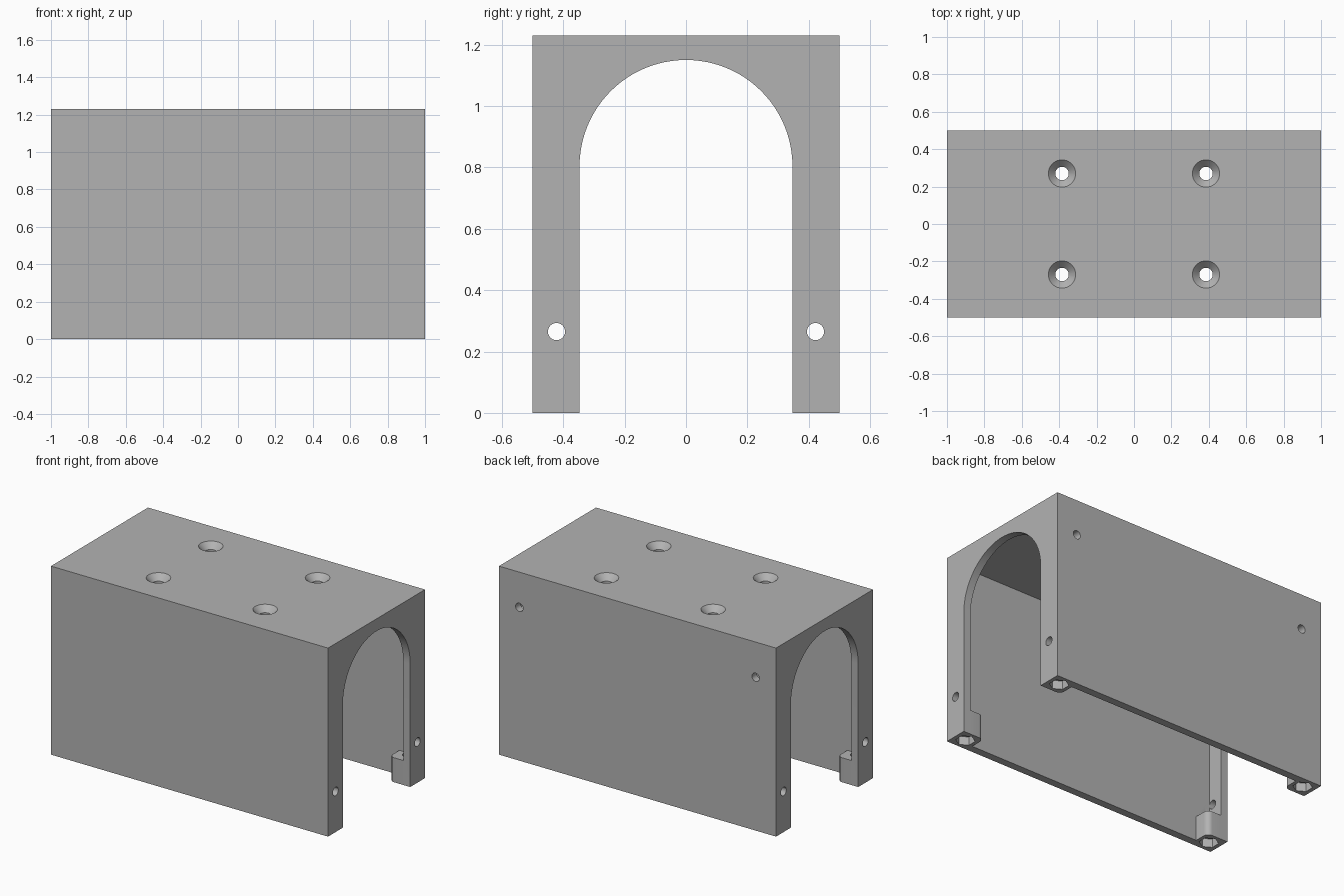
import bpy, bmesh
from math import pi, sin, cos, radians
from mathutils import Matrix, Vector

cube = bpy.data.objects.get("Cube")
if cube:
    bpy.data.objects.remove(cube, do_unlink=True)

HALF_X, HALF_Y, TOP = 1.0, 0.5, 1.23
WALL, ROOF = 0.05, 0.055
ARCH_R = 0.347
BOSS_H, BOSS_R = 0.16, 0.035

grey = bpy.data.materials.new("plain_grey")
grey.use_nodes = True
colour = (0.45, 0.45, 0.45, 1)
grey.diffuse_color = colour
grey.node_tree.nodes["Principled BSDF"].inputs["Base Color"].default_value = colour


def make(name, bm):
    bmesh.ops.recalc_face_normals(bm, faces=bm.faces)
    mesh = bpy.data.meshes.new(name)
    bm.to_mesh(mesh)
    bm.free()
    mesh.materials.append(grey)
    obj = bpy.data.objects.new(name, mesh)
    bpy.context.collection.objects.link(obj)
    return obj


def box(name, low, high):
    low, high = Vector(low), Vector(high)
    bm = bmesh.new()
    bmesh.ops.create_cube(bm, size=1)
    bmesh.ops.scale(bm, vec=high - low, verts=bm.verts)
    bmesh.ops.translate(bm, vec=(low + high) / 2, verts=bm.verts)
    return make(name, bm)


def cone(name, centre, r1, r2, depth, axis="Z", sides=32):
    """Cylinder or cone centred on a point along an axis."""
    bm = bmesh.new()
    turn = {"X": Matrix.Rotation(pi / 2, 4, "Y"),
            "Y": Matrix.Rotation(pi / 2, 4, "X"), "Z": Matrix()}[axis]
    bmesh.ops.create_cone(bm, cap_ends=True, segments=sides, radius1=r1, radius2=r2,
                          depth=depth, matrix=Matrix.Translation(centre) @ turn)
    return make(name, bm)


def prism(name, points, move):
    """Extrude a closed outline of 3D points."""
    bm = bmesh.new()
    face = bm.faces.new([bm.verts.new(p) for p in points])
    grown = bmesh.ops.extrude_face_region(bm, geom=[face])
    verts = [g for g in grown["geom"] if isinstance(g, bmesh.types.BMVert)]
    bmesh.ops.translate(bm, vec=move, verts=verts)
    return make(name, bm)


def combine(target, tool, operation="DIFFERENCE"):
    """Apply a boolean and throw the tool away."""
    tool.hide_render = True
    mod = target.modifiers.new("boolean", "BOOLEAN")
    mod.operation, mod.solver, mod.object = operation, "EXACT", tool
    bpy.context.view_layer.update()
    graph = bpy.context.evaluated_depsgraph_get()
    result = bpy.data.meshes.new_from_object(target.evaluated_get(graph))
    target.modifiers.clear()
    target.data = result
    bpy.data.objects.remove(tool, do_unlink=True)


# Hollow shell, open underneath
housing = box("housing", (-HALF_X, -HALF_Y, 0), (HALF_X, HALF_Y, TOP))
combine(housing, box("cavity", (WALL - HALF_X, WALL - HALF_Y, -0.1),
                     (HALF_X - WALL, HALF_Y - WALL, TOP - ROOF)))

# Arched opening through both end plates
spring = 1.15 - ARCH_R
arch = [(-1.2, ARCH_R, -0.1)]
arch += [(-1.2, ARCH_R * cos(pi * i / 48), spring + ARCH_R * sin(pi * i / 48))
         for i in range(49)]
arch.append((-1.2, -ARCH_R, -0.1))
combine(housing, prism("arch_opening", arch, (2.4, 0, 0)))

corners = [(sx, sy) for sx in (-1, 1) for sy in (-1, 1)]

# Corner bosses with one rounded inner corner
for sx, sy in corners:
    x0, y0, x1, y1 = 0.85, ARCH_R, 0.97, 0.47
    outline = [(x1, y1), (x0, y1)]
    outline += [(x0 + BOSS_R * (1 - cos(a)), y0 + BOSS_R * (1 - sin(a)))
                for a in (radians(i * 11.25) for i in range(9))]
    outline.append((x1, y0))
    combine(housing, prism("boss", [(sx * x, sy * y, 0) for x, y in outline],
                           (0, 0, BOSS_H)), "UNION")

for sx, sy in corners:
    # Nut pocket and screw hole in each boss
    cx, cy = sx * 0.924, sy * 0.424
    combine(housing, cone("nut_pocket", (cx, cy, 0), 0.058, 0.058, 0.11, sides=6))
    combine(housing, cone("boss_hole", (cx, cy, 0.08), 0.028, 0.028, 0.22))
    # Hole in each end plate leg
    combine(housing, cone("end_hole", (sx * 0.98, sy * 0.422, 0.265), 0.028, 0.028, 0.12, "X"))
    # Countersunk roof hole
    hx, hy = sx * 0.385, sy * 0.27
    combine(housing, cone("roof_hole", (hx, hy, TOP - 0.03), 0.036, 0.036, 0.2))
    combine(housing, cone("countersink", (hx, hy, TOP - 0.018), 0.036, 0.075, 0.04))

# Two holes in the back wall
for sx in (-1, 1):
    combine(housing, cone("back_hole", (sx * 0.853, 0.475, 1.0), 0.027, 0.027, 0.12, "Y"))

bpy.ops.object.select_all(action="DESELECT")
housing.select_set(True)
bpy.context.view_layer.objects.active = housing
bpy.ops.object.shade_smooth_by_angle(angle=radians(30))
